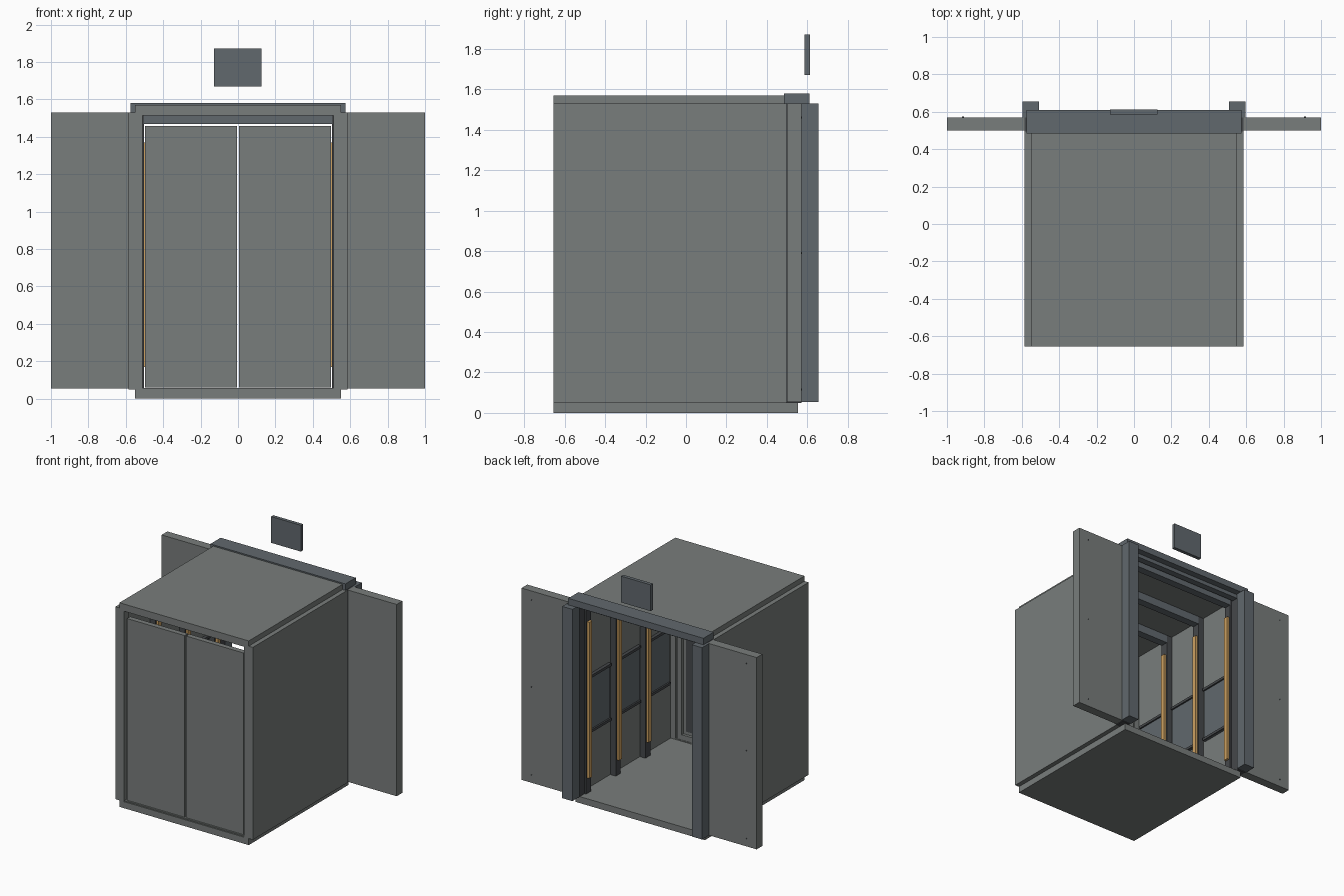
import bpy, bmesh, math
from mathutils import Vector, Matrix

if "Cube" in bpy.data.objects:
    bpy.data.objects.remove(bpy.data.objects["Cube"])


def material(name, color):
    m = bpy.data.materials.new(name)
    m.diffuse_color = (*color, 1)
    m.use_nodes = True
    m.node_tree.nodes["Principled BSDF"].inputs["Base Color"].default_value = m.diffuse_color
    return m


WOOD = material("wood", (0.62, 0.36, 0.12))
STEEL = material("blue_steel", (0.12, 0.14, 0.155))
GREY = material("grey_metal", (0.19, 0.205, 0.2))
DARK = material("dark_metal", (0.06, 0.065, 0.07))


def finish(name, bm, mat):
    me = bpy.data.meshes.new(name)
    bm.to_mesh(me)
    bm.free()
    me.materials.append(mat)
    ob = bpy.data.objects.new(name, me)
    bpy.context.collection.objects.link(ob)
    return ob


def box(name, x, y, z, mat=GREY):
    """Box from (min, max) ranges on each axis."""
    bm = bmesh.new()
    size = Vector((x[1] - x[0], y[1] - y[0], z[1] - z[0]))
    mid = Vector((sum(x) / 2, sum(y) / 2, sum(z) / 2))
    bmesh.ops.create_cube(bm, size=1, matrix=Matrix.Translation(mid) @ Matrix.Diagonal((*size, 1)))
    return finish(name, bm, mat)


def pair(name, x, y, z, mat=GREY):
    """The same box on the right and left sides."""
    box(name + "_right", x, y, z, mat)
    box(name + "_left", (-x[1], -x[0]), y, z, mat)


# Cabin shell
box("floor", (-.55, .55), (-.655, .555), (0, .05))
box("roof", (-.55, .55), (-.655, .485), (1.53, 1.57))
pair("side_wall", (.55, .585), (-.655, .495), (.05, 1.53))

# Front frame around the closed doors
pair("front_jamb", (.51, .55), (-.655, -.60), (.05, 1.53))
box("front_lintel", (-.51, .51), (-.655, -.60), (1.515, 1.53))
box("front_sill", (-.51, .51), (-.65, -.60), (.05, .058))

# Closed doors: flat outside, raised rim inside
pair("closed_door", (.006, .497), (-.64, -.622), (.06, 1.457))
for z in ((.06, .10), (1.417, 1.457)):
    pair("door_rim_cross", (.046, .457), (-.622, -.60), z)
for x in ((.006, .046), (.457, .497)):
    pair("door_rim_upright", x, (-.622, -.60), (.06, 1.457))
pair("door_inset", (.07, .433), (-.622, -.616), (.125, 1.392), DARK)

# Rear entrance frame, header and open doors
pair("entrance_post", (.508, .595), (.57, .655), (.055, 1.53), STEEL)
pair("entrance_inner_jamb", (.515, .585), (.495, .57), (.05, 1.53), DARK)
box("entrance_header", (-.575, .575), (.485, .61), (1.53, 1.58), STEEL)
box("entrance_lintel", (-.515, .515), (.51, .56), (1.50, 1.53), STEEL)
pair("open_door", (.585, 1.0), (.50, .57), (.055, 1.53))

# Small bolts on the open doors
for side in (-1, 1):
    for z in (.115, .79, 1.46):
        bm = bmesh.new()
        bmesh.ops.create_cone(bm, cap_ends=True, segments=12, radius1=.005, radius2=.005, depth=.006,
                              matrix=Matrix.Translation((side * .915, .571, z)) @ Matrix.Rotation(math.pi / 2, 4, 'X'))
        finish("door_bolt", bm, DARK)

# Ribs: wall posts with wooden strips, joined by ceiling beams
for y in (.465, .105, -.255):
    pair("wall_post", (.503, .55), (y - .03, y + .03), (.05, 1.53), DARK)
    pair("wood_strip", (.485, .503), (y - .018, y + .018), (.17, 1.37), WOOD)
    box("ceiling_beam", (-.503, .503), (y - .03, y + .03), (1.468, 1.53), STEEL)

# Padded wall panels between the ribs, each with two rails
for y in (.285, -.075, -.435):
    pair("wall_panel", (.537, .55), (y - .13, y + .13), (.48, .92), STEEL)
    for z in (.48, .90):
        pair("panel_rail", (.525, .55), (y - .13, y + .13), (z, z + .02), DARK)

# Floor indicator plate, hovering above the entrance
box("indicator_plate", (-.128, .125), (.585, .612), (1.67, 1.872), STEEL)
